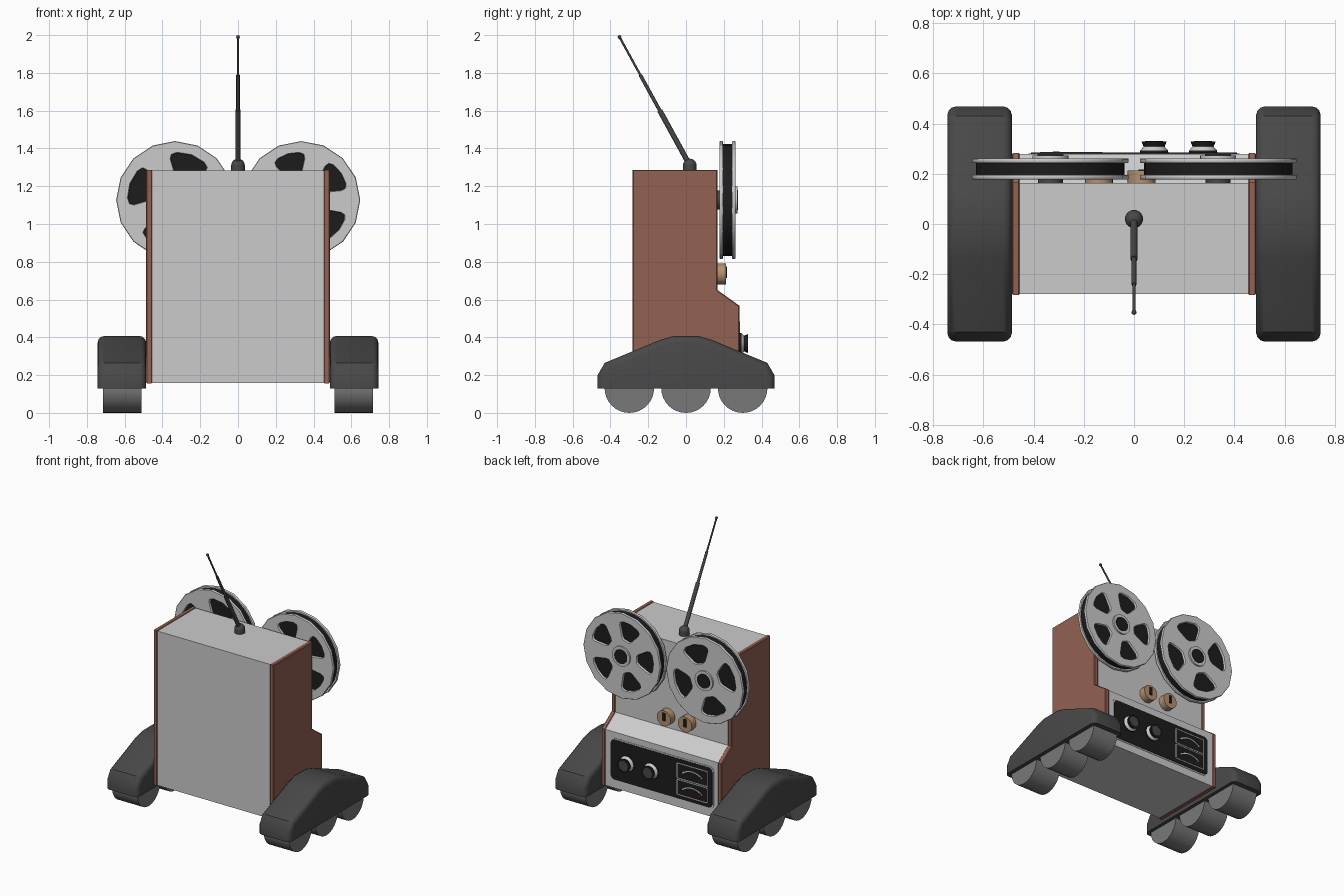
import bpy, bmesh, math
from mathutils import Vector

if "Cube" in bpy.data.objects:
    bpy.data.objects.remove(bpy.data.objects["Cube"])


def material(name, rgb):
    m = bpy.data.materials.new(name)
    m.diffuse_color = (*rgb, 1)
    m.use_nodes = True
    m.node_tree.nodes["Principled BSDF"].inputs["Base Color"].default_value = m.diffuse_color
    return m


WOOD = material("wood", (.29, .12, .085))
RUBBER = material("wheel_rubber", (.19, .19, .19))
DARK = material("dark_plastic", (.065, .065, .065))
BLACK = material("black", (.012, .012, .012))
BRASS = material("brass", (.45, .28, .16))
WHITE = material("white", (.8, .8, .8))
RED = material("red", (.6, .03, .02))


def finish(ob, mat=None, smooth=None):
    bpy.ops.object.select_all(action='DESELECT')
    ob.select_set(True)
    bpy.context.view_layer.objects.active = ob
    if smooth:
        bpy.ops.object.shade_smooth_by_angle(angle=math.radians(smooth))
    if mat:
        ob.data.materials.append(mat)
    return ob


def prism(name, profile, x0, x1, mat=None, bevel=0, segments=1, smooth=None, skip_z=None):
    """Extrude a (y, z) profile along x, optionally rounding the two rims."""
    bm = bmesh.new()
    face = bm.faces.new([bm.verts.new((x0, y, z)) for y, z in profile])
    new = bmesh.ops.extrude_face_region(bm, geom=[face])['geom']
    bmesh.ops.translate(bm, verts=[v for v in new if isinstance(v, bmesh.types.BMVert)], vec=(x1 - x0, 0, 0))
    bmesh.ops.recalc_face_normals(bm, faces=bm.faces)
    if bevel:
        rims = [e for e in bm.edges if abs(e.verts[0].co.x - e.verts[1].co.x) < 1e-5
                and not all(skip_z is not None and abs(v.co.z - skip_z) < 1e-4 for v in e.verts)]
        bmesh.ops.bevel(bm, geom=rims, offset=bevel, segments=segments, profile=.5,
                        affect='EDGES', clamp_overlap=True)
    me = bpy.data.meshes.new(name)
    bm.to_mesh(me)
    bm.free()
    ob = bpy.data.objects.new(name, me)
    bpy.context.collection.objects.link(ob)
    return finish(ob, mat, smooth)


def rod(name, a, b, r1, r2=None, mat=None, sides=24, smooth=40):
    """Cylinder or cone from point a to point b."""
    a, b = Vector(a), Vector(b)
    d = b - a
    bpy.ops.mesh.primitive_cone_add(vertices=sides, radius1=r1, radius2=r1 if r2 is None else r2,
                                    depth=d.length, location=(a + b) / 2)
    ob = bpy.context.object
    ob.rotation_euler = d.to_track_quat('Z', 'Y').to_euler()
    ob.name = name
    return finish(ob, mat, smooth)


def plate(name, outlines, x, z, y0, y1, mat=None, bevel=0):
    """Flat plate in the xz plane; outlines after the first are holes."""
    cu = bpy.data.curves.new(name, 'CURVE')
    cu.dimensions, cu.fill_mode = '2D', 'BOTH'
    cu.extrude = (y1 - y0) / 2 - bevel
    cu.bevel_depth, cu.bevel_resolution = bevel, 0
    for pts in outlines:
        sp = cu.splines.new('POLY')
        sp.points.add(len(pts) - 1)
        for p, (u, v) in zip(sp.points, pts):
            p.co = (u, v, 0, 1)
        sp.use_cyclic_u = True
    ob = bpy.data.objects.new(name, cu)
    bpy.context.collection.objects.link(ob)
    ob.location = (x, (y0 + y1) / 2, z)
    ob.rotation_euler = (math.pi / 2, 0, 0)
    finish(ob)
    bpy.ops.object.convert(target='MESH')
    return finish(bpy.context.object, mat)


def polar(r, deg):
    return r * math.cos(math.radians(deg)), r * math.sin(math.radians(deg))


def rounded(w, h, r):
    pts = []
    for i, (sx, sy) in enumerate(((1, 1), (-1, 1), (-1, -1), (1, -1))):
        for k in range(5):
            u, v = polar(r, 90 * i + 22.5 * k)
            pts.append((sx * (w / 2 - r) + u, sy * (h / 2 - r) + v))
    return pts


# Stepped cabinet with wooden cheeks
body = [(-.278, .157), (.278, .157), (.278, .566), (.163, .648), (.163, 1.283), (-.278, 1.283)]
cheek = [(-.282, .155), (.282, .155), (.282, .568), (.167, .65), (.167, 1.287), (-.282, 1.287)]
prism("cabinet", body, -.456, .456)

# Wheel covers and wheels
half = [(.468, .13), (.468, .2), (.43, .265), (.138, .386), (.065, .407)]
cover = half + [(-y, z) for y, z in reversed(half)]
for s, side in ((1, "right"), (-1, "left")):
    prism(f"wood_cheek_{side}", cheek, s * .454, s * .486, WOOD, bevel=.005)
    prism(f"wheel_cover_{side}", cover, s * .486, s * .743, DARK, .035, 3, 35, skip_z=.13)
    for i, y in enumerate((-.3, 0, .3)):
        rod(f"wheel_{side}_{i}", (s * .51, y, .131), (s * .715, y, .131), .131, mat=RUBBER, sides=32)

# Tape reels: two pierced flanges, wound tape and hub
half_window = [(.12, .55), (.14, .8), (.22, 1), (.243, .92), (.253, .65)]
window = half_window + [(.256, 0)] + [(r, -f) for r, f in reversed(half_window)]
RZ = 1.127
for side, x, count, start, width in (("left", -.333, 4, 70, 27), ("right", .335, 5, 34, 21)):
    rim = [polar(.309, 360 * k / 16) for k in range(16)]
    holes = [[polar(r, start + 360 * k / count + f * width) for r, f in window] for k in range(count)]
    for part, y in (("inner", .178), ("outer", .243)):
        plate(f"reel_{side}_{part}_flange", [rim] + holes, x, RZ, y, y + .018, bevel=.003)
    rod(f"reel_{side}_tape", (x, .194, RZ), (x, .245, RZ), .296, mat=BLACK, sides=32)
    rod(f"reel_{side}_spindle", (x, .16, RZ), (x, .2, RZ), .05, mat=DARK)
    rod(f"reel_{side}_hub", (x, .255, RZ), (x, .273, RZ), .072)
    rod(f"reel_{side}_hub_cap", (x, .26, RZ), (x, .276, RZ), .052, mat=BLACK)

# Brass tape guides with dark slots
for i, x in enumerate((-.14, .03)):
    rod(f"tape_guide_{i}", (x, .16, .735), (x, .213, .735), .056, mat=BRASS)
    plate(f"tape_guide_slot_{i}", [rounded(.025, .06, .005)], x, .745, .2, .216, BLACK)

# Control panel
plate("panel_trim", [rounded(.84, .31, .035)], 0, .367, .275, .281)
plate("control_panel", [rounded(.82, .29, .03)], 0, .367, .275, .284, BLACK)

# Dials
for i, x in enumerate((.08, .275)):
    z = .367
    rod(f"dial_skirt_{i}", (x, .28, z), (x, .293, z), .058, .055, BLACK)
    rod(f"dial_ring_{i}", (x, .293, z), (x, .308, z), .055, .042)
    rod(f"dial_grip_{i}", (x, .308, z), (x, .328, z), .042, .05, BLACK)
    rod(f"dial_face_{i}", (x, .32, z), (x, .3295, z), .036, mat=DARK)

# Level meters: thin frame, scale arc and red needle
for i, z in enumerate((.307, .427)):
    x = -.25
    plate(f"meter_frame_{i}", [rounded(.25, .115, .008), rounded(.238, .103, .005)], x, z, .28, .287, WHITE)
    arc = [polar(.13, a) for a in range(50, 131, 10)] + [polar(.122, a) for a in range(130, 49, -10)]
    plate(f"meter_scale_{i}", [arc], x, z - .107, .28, .2865, WHITE)
    tip, base = polar(.125, 125), polar(.085, 125)
    rod(f"meter_needle_{i}", (x + base[0], .285, z - .107 + base[1]),
        (x + tip[0], .285, z - .107 + tip[1]), .003, mat=RED, sides=6)

# Telescopic aerial
rod("aerial_base", (0, .02, 1.28), (0, .02, 1.312), .036, mat=DARK)
bpy.ops.mesh.primitive_uv_sphere_add(segments=20, ring_count=10, radius=.036, location=(0, .02, 1.31))
bpy.context.object.name = "aerial_joint"
finish(bpy.context.object, DARK, 60)
foot, tip = Vector((0, .015, 1.32)), Vector((0, -.352, 1.99))
for i, (t0, t1, r) in enumerate(((0, .42, .014), (.4, .7, .0095), (.68, 1, .006))):
    rod(f"aerial_section_{i}", foot.lerp(tip, t0), foot.lerp(tip, t1), r, mat=DARK, sides=12)
bpy.ops.mesh.primitive_uv_sphere_add(segments=12, ring_count=8, radius=.01, location=tip)
bpy.context.object.name = "aerial_tip"
finish(bpy.context.object, DARK, 60)
